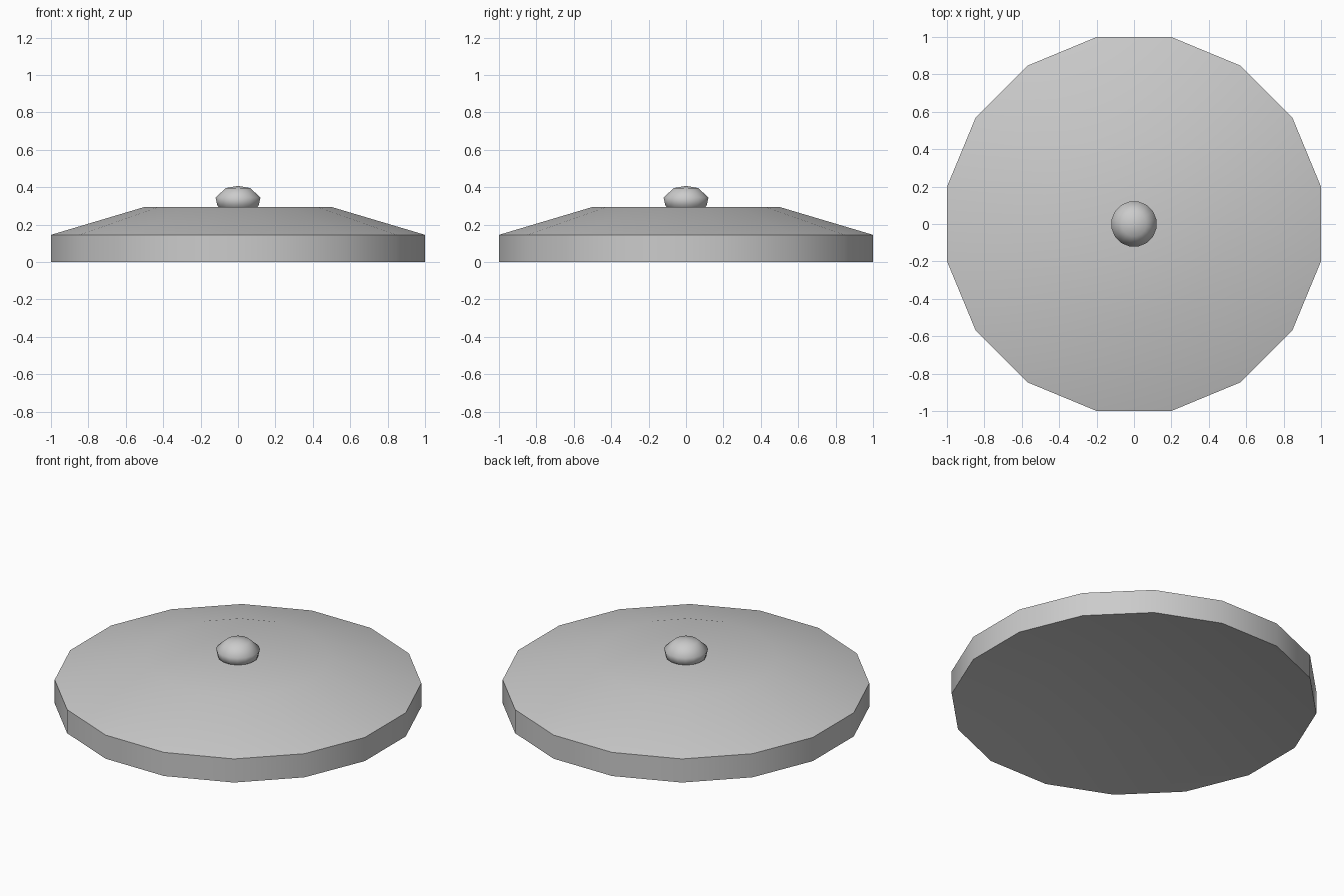
import bpy, bmesh, math

if "Cube" in bpy.data.objects:
    bpy.data.objects.remove(bpy.data.objects["Cube"])

SIDES = 16


def lathe(name, profile, angle):
    """Turn (apothem, z) points into a 16-sided solid with flats facing the axes."""
    bm = bmesh.new()
    rings = []
    for a, z in profile:
        if a == 0:
            rings.append([bm.verts.new((0, 0, z))])
            continue
        r = a / math.cos(math.pi / SIDES)
        rings.append([bm.verts.new((r * math.cos((i + 0.5) * math.tau / SIDES),
                                    r * math.sin((i + 0.5) * math.tau / SIDES), z))
                      for i in range(SIDES)])
    for low, high in zip(rings, rings[1:]):
        for i in range(SIDES):
            j = (i + 1) % SIDES
            if len(high) == 1:
                bm.faces.new((low[i], low[j], high[0]))
            else:
                bm.faces.new((low[i], low[j], high[j], high[i]))
    bm.faces.new(rings[0][::-1])
    if len(rings[-1]) > 1:
        bm.faces.new(rings[-1])
    bmesh.ops.recalc_face_normals(bm, faces=bm.faces[:])
    mesh = bpy.data.meshes.new(name)
    bm.to_mesh(mesh)
    bm.free()
    obj = bpy.data.objects.new(name, mesh)
    bpy.context.collection.objects.link(obj)
    bpy.ops.object.select_all(action='DESELECT')
    obj.select_set(True)
    bpy.context.view_layer.objects.active = obj
    bpy.ops.object.shade_smooth_by_angle(angle=math.radians(angle))
    return obj


# Wide lid: shallow hollow underside, upright rim, sloped shoulder and flat top
lathe("lid", [(0.5, 0.08), (1, 0), (1, 0.145), (0.5, 0.294)], 30)

# Small rounded knob sitting on the top
lathe("knob", [(0.065, 0.265), (0.11, 0.30), (0.12, 0.345), (0.065, 0.395), (0, 0.407)], 80)
